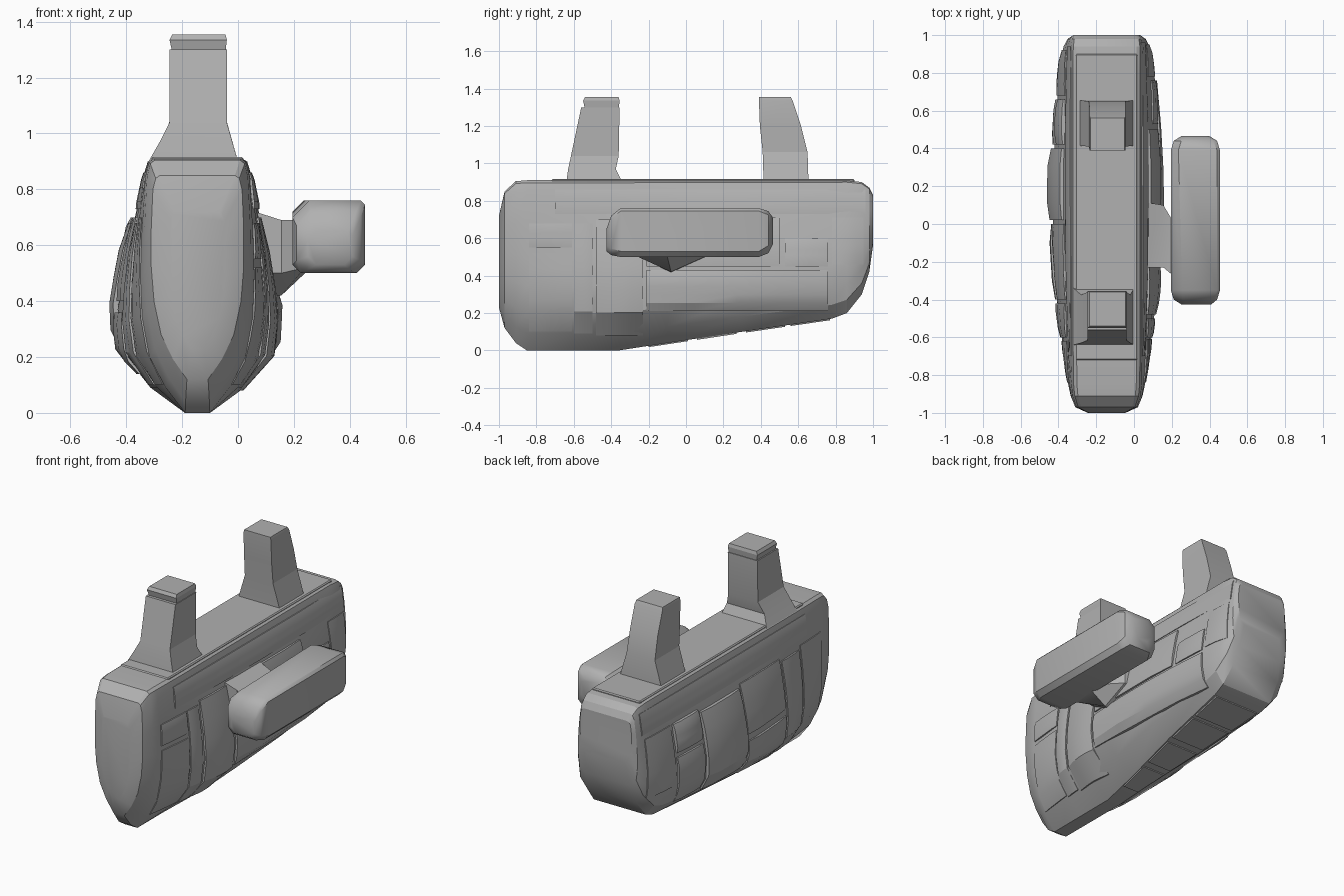
import bpy, bmesh, math
from mathutils import Vector

cube = bpy.data.objects.get("Cube")
if cube:
    bpy.data.objects.remove(cube, do_unlink=True)

# Single grey finish
grey = bpy.data.materials.new("hull grey")
grey.use_nodes = True
grey.diffuse_color = (0.44, 0.44, 0.44, 1)
bsdf = grey.node_tree.nodes["Principled BSDF"]
bsdf.inputs["Base Color"].default_value = (0.44, 0.44, 0.44, 1)
bsdf.inputs["Roughness"].default_value = 0.7

CENTRE = -0.145


def finish(bm, name, bevel=0.0, angle=25):
    bmesh.ops.recalc_face_normals(bm, faces=bm.faces[:])
    if bevel:
        bmesh.ops.bevel(bm, geom=bm.edges[:], offset=bevel, segments=1, affect='EDGES')
    mesh = bpy.data.meshes.new(name)
    bm.to_mesh(mesh)
    bm.free()
    mesh.materials.append(grey)
    ob = bpy.data.objects.new(name, mesh)
    bpy.context.collection.objects.link(ob)
    bpy.ops.object.select_all(action='DESELECT')
    ob.select_set(True)
    bpy.context.view_layer.objects.active = ob
    bpy.ops.object.shade_smooth_by_angle(angle=math.radians(angle))
    return ob


def loft(name, rings, **kw):
    bm = bmesh.new()
    rows = [[bm.verts.new(p) for p in ring] for ring in rings]
    n = len(rows[0])
    for a, b in zip(rows, rows[1:]):
        for i in range(n):
            j = (i + 1) % n
            bm.faces.new((a[i], a[j], b[j], b[i]))
    bm.faces.new(rows[0][::-1])
    bm.faces.new(rows[-1])
    return finish(bm, name, **kw)


def lerp_table(table, x):
    if x <= table[0][0]:
        return table[0][1:]
    for a, b in zip(table, table[1:]):
        if x <= b[0]:
            f = (x - a[0]) / (b[0] - a[0])
            return tuple(p + (q - p) * f for p, q in zip(a[1:], b[1:]))
    return table[-1][1:]


# Hull stations: y, bottom z, top z, side bulge, width scale, boxiness of the underside
STATIONS = [
    (-1.0, 0.23, 0.72, 0, 0.5, 0), (-0.97, 0.12, 0.85, 0, 0.84, 0),
    (-0.91, 0.04, 0.905, 0.05, 0.95, 0),
    (-0.85, 0.0, 0.91, 0.15, 0.98, 0), (-0.6, 0.0, 0.91, 0.5, 1, 0),
    (-0.36, 0.0, 0.91, 0.8, 1, 0), (-0.1, 0.04, 0.91, 0.95, 1, 0.15),
    (0.3, 0.1, 0.91, 0.9, 1, 0.5), (0.78, 0.17, 0.91, 0.6, 1, 0.9),
    (0.86, 0.2, 0.91, 0.5, 1, 1), (0.94, 0.3, 0.9, 0.35, 0.99, 1),
    (0.98, 0.42, 0.87, 0.2, 0.96, 1), (1.0, 0.56, 0.83, 0, 0.9, 1)]
# Cross-section: height fraction, then half width and bulge for pointed and boxy undersides
SECTION = [(0, 0.045, 0, 0.15, 0.06), (0.1, 0.105, 0.08, 0.185, 0.1),
           (0.22, 0.155, 0.125, 0.19, 0.11), (0.38, 0.185, 0.105, 0.195, 0.1),
           (0.55, 0.197, 0.068, 0.197, 0.068), (0.74, 0.197, 0.03, 0.197, 0.03),
           (0.93, 0.19, 0, 0.19, 0), (0.985, 0.178, 0, 0.178, 0), (1, 0.16, 0, 0.16, 0)]


def half_width(y, z):
    bot, top, bulge, scale, boxy = lerp_table(STATIONS, y)
    w, e, w_box, e_box = lerp_table(SECTION, (z - bot) / (top - bot))
    pointed, square = w + e * bulge, w_box + e_box * bulge
    return (pointed + (square - pointed) * boxy) * scale


rings = []
for y, bot, top, *_ in STATIONS:
    heights = [bot + s[0] * (top - bot) for s in SECTION]
    side = [(half_width(y, z), z) for z in heights]
    rings.append([(CENTRE + w, y, z) for w, z in side] +
                 [(CENTRE - w, y, z) for w, z in reversed(side)])
loft("hull", rings)


def side_panel(name, side, y0, y1, z0, z1, raise_by):
    """Armour slab that follows the hull flank."""
    rings = []
    for k in range(5):
        y = y0 + (y1 - y0) * k / 4
        end = 0.6 if k in (0, 4) else 1
        outer, inner = [], []
        for i in range(6):
            z = z0 + (z1 - z0) * i / 5
            w = half_width(y, z)
            lift = raise_by * end * (0.6 if i in (0, 5) else 1)
            outer.append((CENTRE + side * (w + lift), y, z))
            inner.append((CENTRE + side * (w - 0.03), y, z))
        rings.append(outer + inner[::-1])
    loft(name, rings)


# Flank armour: y0, y1, z0, z1, thickness
LEFT = [(-0.84, -0.61, 0.1, 0.52, 0.01), (-0.6, -0.5, 0.09, 0.68, 0.012),
        (-0.48, -0.23, 0.08, 0.7, 0.018), (-0.21, 0.76, 0.21, 0.43, 0.02),
        (-0.21, 0.5, 0.45, 0.71, 0.022), (-0.7, 0.96, 0.73, 0.86, 0.01),
        (0.53, 0.76, 0.45, 0.6, 0.015), (0.78, 0.95, 0.46, 0.71, 0.008),
        (-0.84, -0.61, 0.55, 0.68, 0.012)]
RIGHT = [(-0.84, -0.62, 0.1, 0.7, 0.01), (-0.6, -0.42, 0.1, 0.68, 0.016),
         (-0.4, 0.0, 0.14, 0.36, 0.02), (-0.4, 0.0, 0.4, 0.7, 0.015),
         (0.02, 0.4, 0.2, 0.68, 0.032), (0.42, 0.66, 0.22, 0.5, 0.018),
         (0.42, 0.66, 0.53, 0.7, 0.028), (0.68, 0.92, 0.34, 0.7, 0.01),
         (-0.7, 0.94, 0.73, 0.86, 0.008)]
for label, side, panels in (("left", 1, LEFT), ("right", -1, RIGHT)):
    for i, p in enumerate(panels):
        side_panel(f"{label}_armour_{i + 1}", side, *p)


def box(name, lo, hi, bevel=0.0):
    bm = bmesh.new()
    bmesh.ops.create_cube(bm, size=1)
    lo, hi = Vector(lo), Vector(hi)
    for v in bm.verts:
        v.co = [(l + h) / 2 + c * (h - l) for l, h, c in zip(lo, hi, v.co)]
    return finish(bm, name, bevel)


# Deck strip and shallow keel plates
box("deck_strip", (-0.31, -0.72, 0.895), (0.02, 0.9, 0.916), 0.006)
for i, y in enumerate((-0.2, 0.06, 0.32, 0.56)):
    rings = []
    for yy in (y, y + 0.21):
        z = lerp_table(STATIONS, yy)[0]
        w = half_width(yy, z)
        rings.append([(CENTRE - w, yy, z + 0.02), (CENTRE - w * 0.9, yy, z - 0.007),
                      (CENTRE + w * 0.9, yy, z - 0.007), (CENTRE + w, yy, z + 0.02)])
    loft(f"keel_plate_{i + 1}", rings)


# Mounts: z, x min, x max, y min, y max
def mount(name, levels):
    loft(name, [[(x0, y0, z), (x1, y0, z), (x1, y1, z), (x0, y1, z)]
                for z, x0, x1, y0, y1 in levels], angle=15)


mount("front_mount", [(0.9, -0.32, 0.0, -0.64, -0.34), (0.97, -0.28, -0.02, -0.63, -0.375),
                      (1.04, -0.245, -0.04, -0.615, -0.36), (1.3, -0.245, -0.04, -0.56, -0.355)])
mount("front_mount_cap", [(1.29, -0.235, -0.045, -0.54, -0.36), (1.335, -0.245, -0.04, -0.55, -0.355),
                          (1.355, -0.235, -0.045, -0.54, -0.36)])
mount("rear_mount", [(0.9, -0.29, 0.0, 0.415, 0.655), (1.06, -0.24, -0.045, 0.41, 0.65),
                     (1.2, -0.235, -0.045, 0.395, 0.615), (1.335, -0.235, -0.045, 0.39, 0.57),
                     (1.355, -0.23, -0.05, 0.39, 0.56)])


# Side pod: chamfered section with rounded ends, inner top edge cut lower
def pod_ring(y, x0, x1, z0, z1, c, cut):
    pts = [(x0 + c, z0), (x1 - c, z0), (x1, z0 + c), (x1, z1 - c / 2),
           (x1 - c / 2, z1), (x0 + cut, z1), (x0, z1 - cut), (x0, z0 + c)]
    return [(x, y, z) for x, z in pts]


loft("side_pod", [pod_ring(-0.425, 0.25, 0.41, 0.53, 0.65, 0.03, 0.03),
                  pod_ring(-0.4, 0.21, 0.44, 0.51, 0.72, 0.035, 0.05),
                  pod_ring(-0.35, 0.195, 0.455, 0.5, 0.76, 0.03, 0.06),
                  pod_ring(0.39, 0.195, 0.455, 0.5, 0.76, 0.03, 0.04),
                  pod_ring(0.44, 0.21, 0.44, 0.52, 0.745, 0.04, 0.04),
                  pod_ring(0.465, 0.25, 0.4, 0.57, 0.71, 0.04, 0.04)], angle=40)

# Strut joining pod to hull: tapers outwards, with a pointed lower edge
loft("pod_strut", [[(x, a, zt), (x, b, zt), (x, b, zm), (x, m, zb), (x, a, zm)]
                   for x, a, b, m, zt, zm, zb in (
                       (0.03, -0.23, 0.12, -0.08, 0.73, 0.5, 0.4),
                       (0.155, -0.23, 0.1, -0.08, 0.69, 0.5, 0.42),
                       (0.24, -0.3, -0.04, -0.1, 0.69, 0.52, 0.5))])
